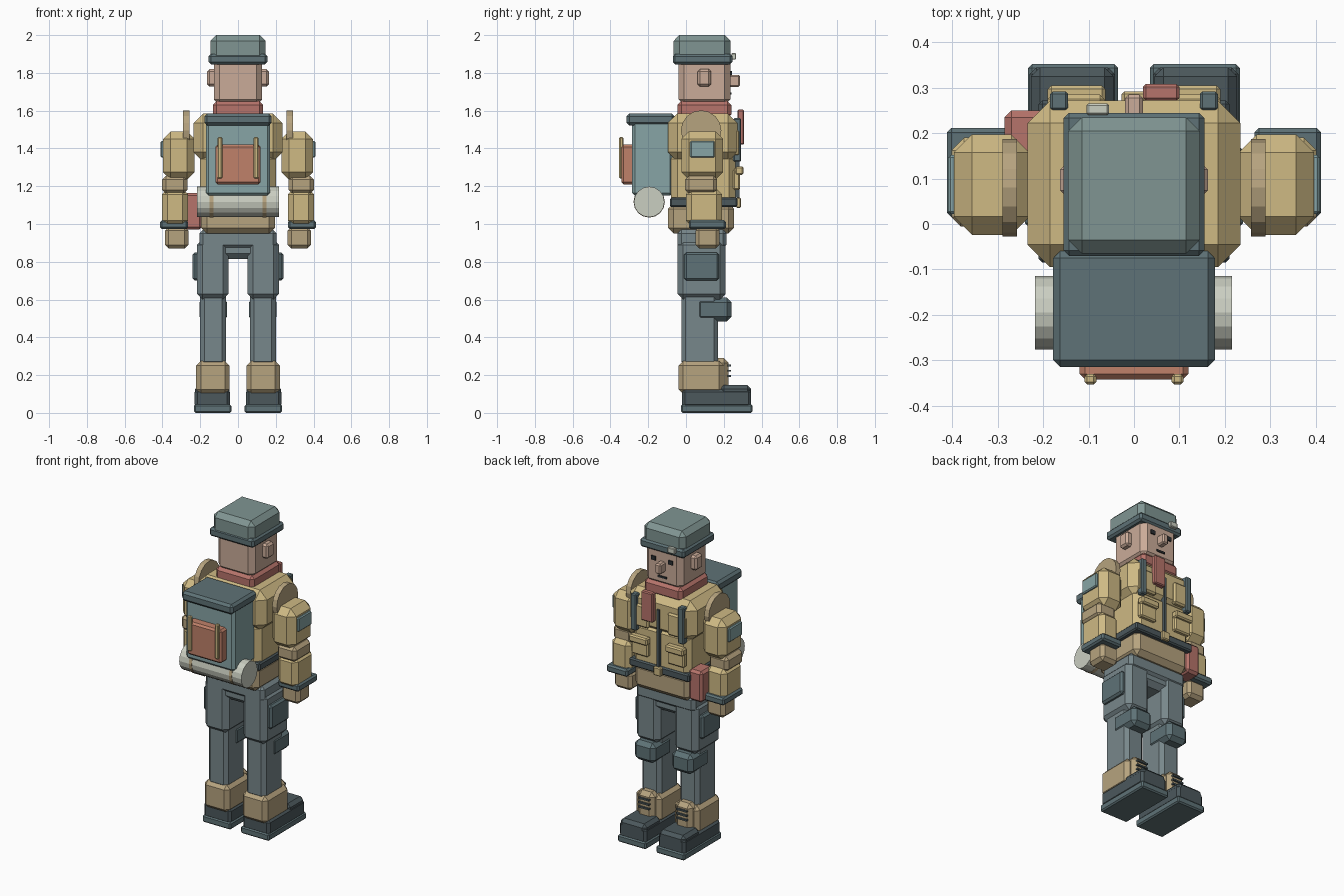
import bpy, bmesh, math
from mathutils import Matrix

if "Cube" in bpy.data.objects:
    bpy.data.objects.remove(bpy.data.objects["Cube"])


def mat(name, hexcol):
    rgb = [(int(hexcol[i:i + 2], 16) / 255) ** 2.2 for i in (0, 2, 4)]
    m = bpy.data.materials.new(name)
    m.diffuse_color = (*rgb, 1)
    m.use_nodes = True
    m.node_tree.nodes["Principled BSDF"].inputs["Base Color"].default_value = m.diffuse_color
    return m


TAN = mat("jacket_tan", "CDB883")
BROWN = mat("khaki", "B5A27E")
SLATE = mat("slate", "5F7276")
DARK = mat("dark_slate", "4D595D")
TROUSER = mat("trouser_grey", "77868A")
CAP = mat("cap_grey", "7F9491")
PACK = mat("pack_teal", "86A3A4")
RED = mat("scarf_red", "B5736A")
RUST = mat("pocket_rust", "BE8069")
SKIN = mat("skin", "C9AA97")
ROLL = mat("bedroll_pale", "C9CDC0")
BLACK = mat("ink", "2E3336")


def finish(name, bm, m):
    bmesh.ops.recalc_face_normals(bm, faces=bm.faces[:])
    me = bpy.data.meshes.new(name)
    bm.to_mesh(me)
    bm.free()
    me.materials.append(m)
    ob = bpy.data.objects.new(name, me)
    bpy.context.collection.objects.link(ob)
    return ob


def box(name, x, y, z, m, bev=0.01, side=1):
    """Chamfered box from (min, max) ranges; side=-1 mirrors in x."""
    if side < 0:
        x = (-x[1], -x[0])
    bm = bmesh.new()
    bmesh.ops.create_cube(bm, size=1)
    for v in bm.verts:
        for i, r in enumerate((x, y, z)):
            v.co[i] = r[0] if v.co[i] < 0 else r[1]
    if bev:
        bmesh.ops.bevel(bm, geom=bm.edges[:], offset=bev, segments=1,
                        affect='EDGES', clamp_overlap=True)
    return finish(name, bm, m)


def disc(name, x, y, z, r, m, n=16):
    """Cylinder along x."""
    bm = bmesh.new()
    bmesh.ops.create_cone(bm, cap_ends=True, segments=n, radius1=r, radius2=r,
                          depth=x[1] - x[0])
    bm.transform(Matrix.Translation(((x[0] + x[1]) / 2, y, z))
                 @ Matrix.Rotation(math.pi / 2, 4, 'Y'))
    return finish(name, bm, m)


# Head and cap
box("head", (-.128, .128), (-.04, .235), (1.63, 1.88), SKIN, .03)
box("cap_crown", (-.145, .145), (-.065, .235), (1.86, 2.0), CAP, .03)
box("cap_band", (-.155, .155), (-.07, .245), (1.845, 1.9), SLATE, .012)
box("cap_badge", (-.105, -.055), (.24, .265), (1.87, 1.905), ROLL, .004)
box("nose", (-.02, .02), (.225, .285), (1.725, 1.79), SKIN, .008)
box("mouth", (-.03, .03), (.23, .241), (1.685, 1.697), BLACK, 0)
box("scarf", (-.133, .133), (-.045, .24), (1.56, 1.65), RED, .02)
box("scarf_tail", (.02, .1), (.272, .308), (1.42, 1.605), RED, .006)

# Torso
box("chest", (-.235, .235), (-.095, .272), (1.33, 1.585), TAN, .05)
box("waist", (-.2, .2), (-.08, .262), (1.09, 1.38), TAN, .035)
box("jacket_skirt", (-.195, .195), (-.095, .255), (.95, 1.11), BROWN, .03)
box("belt", (-.21, .21), (-.085, .272), (1.09, 1.14), DARK, .008)
box("belt_buckle", (-.027, .027), (.265, .292), (1.085, 1.14), TAN, .006)
box("zip", (-.008, .008), (.25, .282), (1.14, 1.5), DARK, 0)
box("belt_pouch", (-.285, -.19), (.13, .25), (.97, 1.165), RED, .015)

# Backpack and bedroll
box("pack_body", (-.17, .17), (-.285, -.07), (1.15, 1.55), PACK, .015)
box("pack_lid", (-.178, .178), (-.315, -.06), (1.522, 1.585), SLATE, .015)
box("pack_pocket", (-.12, .12), (-.342, -.27), (1.21, 1.42), RUST, .012)
disc("bedroll", (-.218, .216), -.195, 1.117, .081, ROLL)

for s, tag in ((1, "right"), (-1, "left")):
    def part(name, x, y, z, m, bev=.01):
        return box(f"{tag}_{name}", x, y, z, m, bev, s)

    # Face details
    part("ear", (.115, .163), (.062, .132), (1.728, 1.82), SKIN, .012)
    part("eye", (.045, .075), (.23, .243), (1.785, 1.81), BLACK, 0)

    # Jacket front
    part("chest_panel", (.065, .19), (.25, .285), (1.36, 1.5), TAN, .01)
    part("chest_strap", (.145, .185), (.25, .292), (1.33, 1.56), SLATE, .006)
    part("jacket_pocket", (.068, .185), (.25, .286), (1.18, 1.29), TAN, .008)
    part("pocket_flap", (.063, .19), (.26, .305), (1.26, 1.305), TAN, .008)

    # Pack and bedroll straps
    part("pack_strap", (.083, .109), (-.354, -.33), (1.24, 1.46), TAN, .006)
    disc(f"{tag}_roll_strap", sorted((s * .13, s * .15)), -.195, 1.117, .083, BROWN)

    # Arm
    disc(f"{tag}_shoulder_disc", sorted((s * .258, s * .29)), .08, 1.495, .107, BROWN)
    part("upper_arm", (.23, .397), (-.024, .197), (1.235, 1.49), TAN, .04)
    part("arm_patch", (.385, .41), (.022, .152), (1.352, 1.44), PACK, .006)
    part("elbow", (.268, .402), (-.005, .165), (1.16, 1.255), BROWN, .02)
    part("forearm", (.265, .402), (0, .19), (.99, 1.185), TAN, .028)
    part("cuff", (.265, .412), (.015, .212), (.973, 1.02), SLATE, .01)
    part("hand", (.262, .387), (.05, .178), (.87, .985), BROWN, .02)

    # Leg
    part("thigh", (.05, .217), (-.045, .21), (.6, .92), TROUSER, .03)
    part("thigh_pocket", (.2, .24), (-.01, .175), (.7, .85), SLATE, .012)
    part("knee_pad", (.058, .205), (.052, .242), (.485, .61), SLATE, .025)
    part("shin", (.064, .2), (-.024, .17), (.25, .64), TROUSER, .022)

    # Boot
    part("gaiter", (.045, .222), (-.04, .2), (.1, .275), BROWN, .025)
    part("boot_tongue", (.075, .19), (.1, .226), (.1, .29), BROWN, .025)
    for i in range(3):
        z = .19 + i * .028
        part(f"lace_{i + 1}", (.095, .17), (.215, .237), (z, z + .01), DARK, 0)
    part("boot", (.042, .23), (-.02, .345), (.03, .125), DARK, .015)
    part("boot_toe", (.045, .227), (.18, .345), (.06, .147), DARK, .02)
    part("boot_sole", (.035, .233), (-.026, .352), (0, .045), SLATE, .008)

# Hips
box("hips", (-.205, .205), (-.045, .215), (.87, .97), TROUSER, .02)
box("crotch", (-.145, .145), (-.03, .2), (.815, .96), TROUSER, .03)
